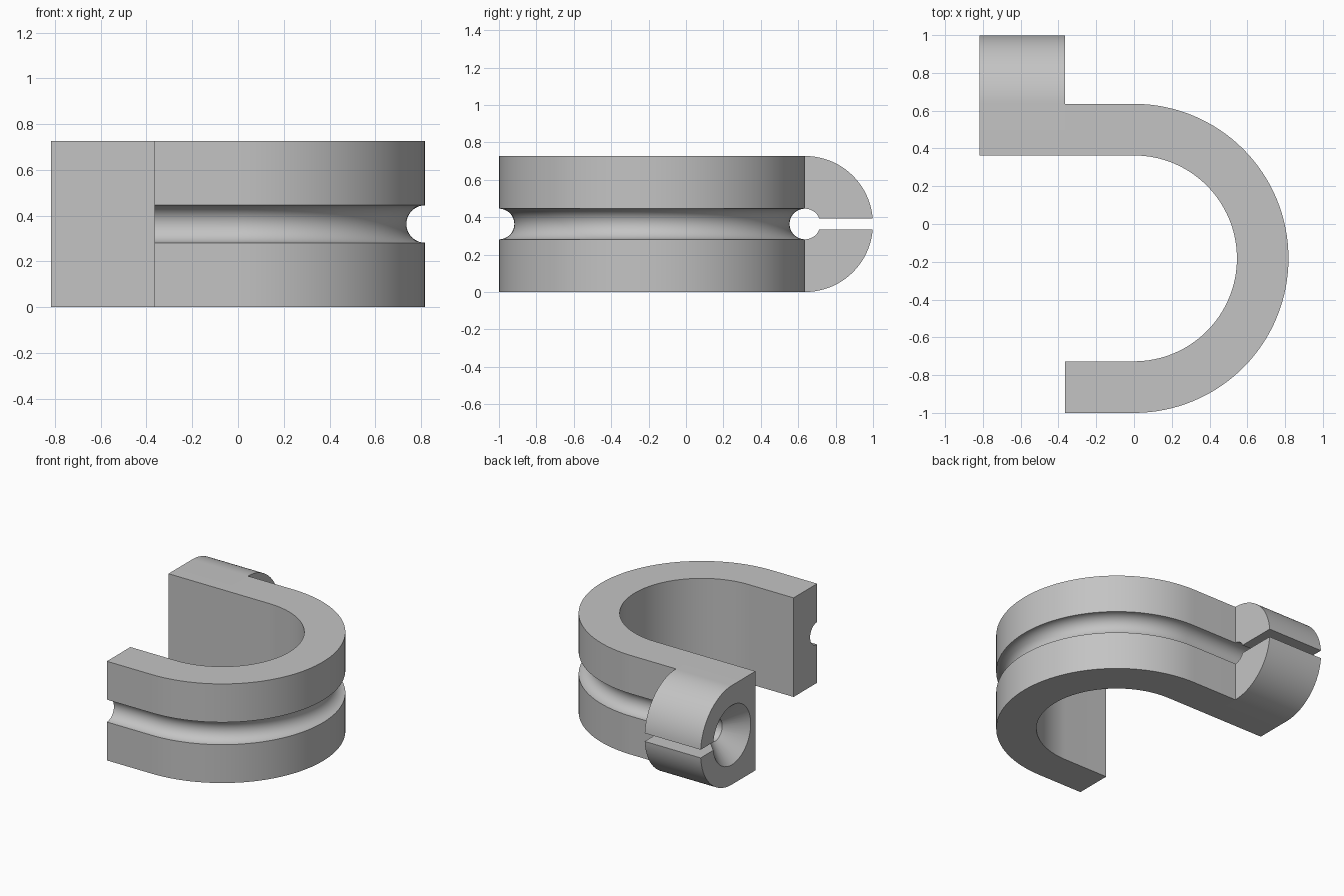
import bpy, bmesh, math
from mathutils import Vector

cube = bpy.data.objects.get("Cube")
if cube:
    bpy.data.objects.remove(cube, do_unlink=True)

# Main dimensions
H = 0.727                 # height
MID = H / 2
R_OUT, R_IN = 0.818, 0.545
CY = -0.182               # bend centre in y
END = -0.364              # end of the legs in x
BACK = CY + R_OUT         # outer face of the rear leg
GROOVE = 0.082            # cable groove radius
SLOT = 0.03               # half height of the slot
SINK = 0.218              # countersink radius

grey = bpy.data.materials.new("light_grey")
grey.use_nodes = True
grey.diffuse_color = (0.55, 0.55, 0.55, 1)
grey.node_tree.nodes["Principled BSDF"].inputs["Base Color"].default_value = (0.55, 0.55, 0.55, 1)


def arc(cx, cy, r, a0, a1, n):
    angles = [a0 + (a1 - a0) * i / n for i in range(n + 1)]
    return [(cx + r * math.cos(a), cy + r * math.sin(a)) for a in angles]


def loft(name, rings):
    """Skin closed rings of points and cap both ends."""
    bm = bmesh.new()
    loops = [[bm.verts.new(p) for p in ring] for ring in rings]
    for a, b in zip(loops, loops[1:]):
        for i in range(len(a)):
            j = (i + 1) % len(a)
            bm.faces.new((a[i], a[j], b[j], b[i]))
    bm.faces.new(loops[0])
    bm.faces.new(loops[-1])
    bmesh.ops.recalc_face_normals(bm, faces=bm.faces)
    mesh = bpy.data.meshes.new(name)
    bm.to_mesh(mesh)
    bm.free()
    mesh.materials.append(grey)
    obj = bpy.data.objects.new(name, mesh)
    bpy.context.collection.objects.link(obj)
    return obj


def activate(obj):
    bpy.ops.object.select_all(action='DESELECT')
    obj.select_set(True)
    bpy.context.view_layer.objects.active = obj


# Hook: grooved section (radius, height) swept along leg, bend and leg
section = [(R_IN, 0), (R_OUT, 0)]
section += arc(R_OUT, MID, GROOVE, -math.pi / 2, -1.5 * math.pi, 24)
section += [(R_OUT, H), (R_IN, H)]

bend = [-math.pi / 2 + math.pi * i / 64 for i in range(65)]
stations = [(END, bend[0])] + [(0, a) for a in bend] + [(END, bend[-1])]
hook = loft("hook", [[Vector((x + r * math.cos(a), CY + r * math.sin(a), z))
                      for r, z in section] for x, a in stations])

# Clamp block: rounded profile (y, z) with keyhole slot, extruded along x
rim = math.asin(SLOT / MID)
lip = math.asin(SLOT / GROOVE)
profile = [(CY + R_IN, 0)]
profile += arc(BACK, MID, MID, -math.pi / 2, -rim, 28)
profile += arc(BACK, MID, GROOVE, -lip, lip - 2 * math.pi, 44)
profile += arc(BACK, MID, MID, rim, math.pi / 2, 28)
profile += [(CY + R_IN, H)]
block = loft("clamp_block", [[Vector((x, y, z)) for y, z in profile]
                             for x in (-R_OUT, END)])

# Countersink cut into the outer end of the block
over = 0.01
depth = SINK - GROOVE
cutter = loft("countersink_cutter", [
    [Vector((x, y, z)) for y, z in arc(BACK, MID, r, 0, 2 * math.pi * 63 / 64, 63)]
    for x, r in ((-R_OUT - over, SINK + over), (-R_OUT + depth + over, GROOVE - over))])
cutter.hide_render = True
cut = block.modifiers.new("countersink", 'BOOLEAN')
cut.operation = 'DIFFERENCE'
cut.solver = 'EXACT'
cut.object = cutter
activate(block)
bpy.ops.object.modifier_apply(modifier=cut.name)
bpy.data.objects.remove(cutter, do_unlink=True)

# Smooth curved walls, crisp edges
for part in (hook, block):
    activate(part)
    bpy.ops.object.shade_smooth_by_angle(angle=math.radians(30))
